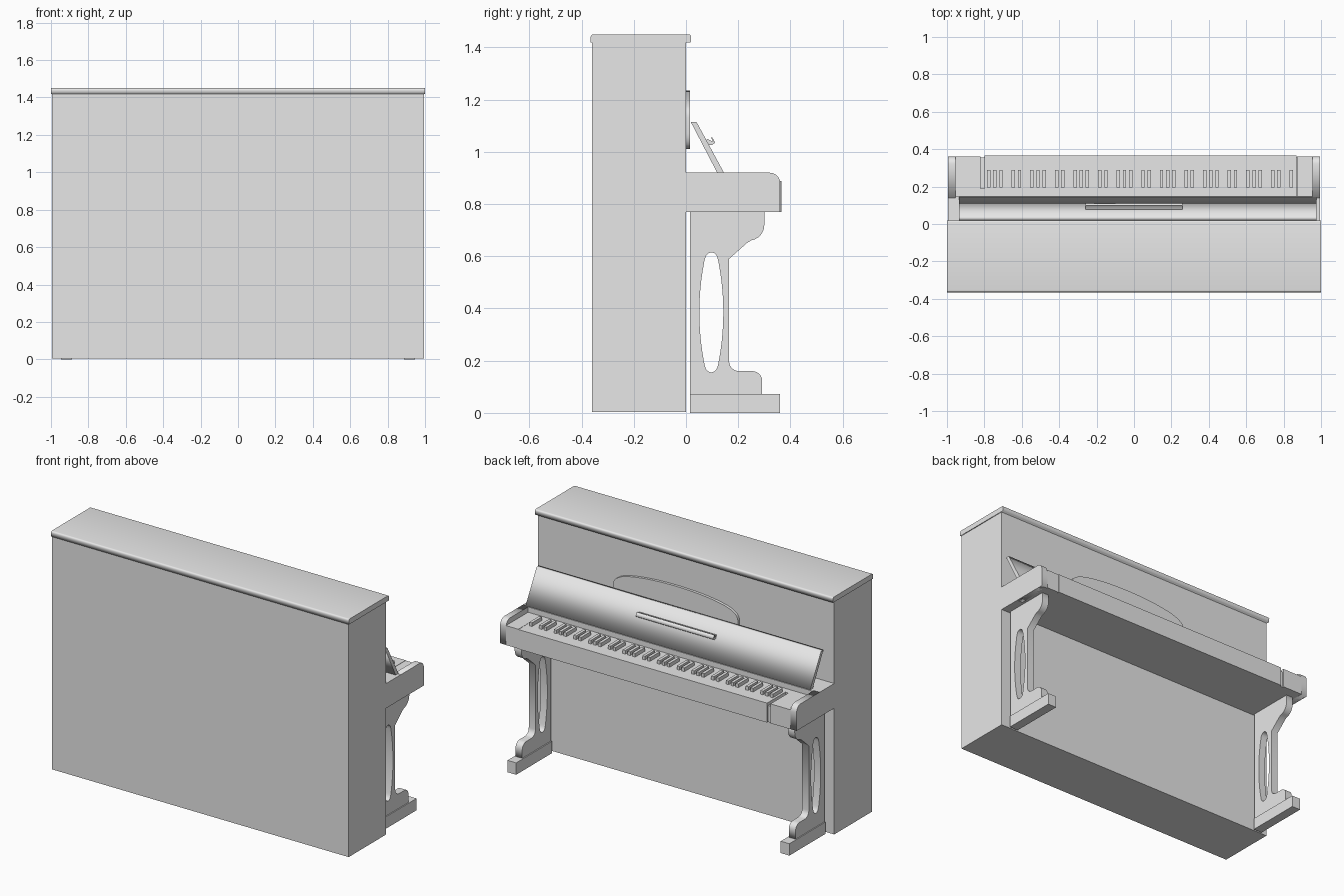
import bpy
import bmesh
import math
from mathutils import Matrix, Vector

cube = bpy.data.objects.get("Cube")
if cube:
    bpy.data.objects.remove(cube, do_unlink=True)

grey = bpy.data.materials.new("plain grey")
grey.use_nodes = True
grey.diffuse_color = (0.8, 0.8, 0.8, 1)
grey.node_tree.nodes["Principled BSDF"].inputs["Base Color"].default_value = (0.8, 0.8, 0.8, 1)


def add_object(name, mesh):
    obj = bpy.data.objects.new(name, mesh)
    bpy.context.scene.collection.objects.link(obj)
    mesh.materials.clear()
    mesh.materials.append(grey)
    return obj


def boxes(name, spans):
    """One object made of boxes, each given as (x range, y range, z range)."""
    bm = bmesh.new()
    for span in spans:
        centre = Vector([(a + b) / 2 for a, b in span])
        size = [b - a for a, b in span]
        bmesh.ops.create_cube(bm, matrix=Matrix.LocRotScale(centre, None, size))
    mesh = bpy.data.meshes.new(name)
    bm.to_mesh(mesh)
    bm.free()
    return add_object(name, mesh)


def extrude(name, loops, lo, hi, axis="X"):
    """Fill closed loops (inner loops are holes) and extrude them along x or y."""
    curve = bpy.data.curves.new(name + "_outline", "CURVE")
    curve.dimensions = "2D"
    curve.fill_mode = "BOTH"
    curve.extrude = (hi - lo) / 2
    for loop in loops:
        spline = curve.splines.new("POLY")
        spline.points.add(len(loop) - 1)
        for point, (u, v) in zip(spline.points, loop):
            point.co = (u, v, 0, 1)
        spline.use_cyclic_u = True
    helper = bpy.data.objects.new(name + "_helper", curve)
    bpy.context.scene.collection.objects.link(helper)
    graph = bpy.context.evaluated_depsgraph_get()
    mesh = bpy.data.meshes.new_from_object(helper.evaluated_get(graph))
    bpy.data.objects.remove(helper, do_unlink=True)
    turn = Matrix.Rotation(math.pi / 2, 4, "X")
    mid = (lo + hi) / 2
    if axis == "X":
        turn = Matrix.Translation((mid, 0, 0)) @ Matrix.Rotation(math.pi / 2, 4, "Z") @ turn
    else:
        turn = Matrix.Translation((0, mid, 0)) @ turn
    mesh.transform(turn)
    bm = bmesh.new()
    bm.from_mesh(mesh)
    bmesh.ops.remove_doubles(bm, verts=bm.verts, dist=0.0001)
    bmesh.ops.recalc_face_normals(bm, faces=bm.faces)
    bm.to_mesh(mesh)
    bm.free()
    mesh.name = name
    return add_object(name, mesh)


def arc(cu, cv, ru, rv, start, end, steps=6):
    angles = [math.radians(start + (end - start) * i / steps) for i in range(steps + 1)]
    return [(cu + ru * math.cos(a), cv + rv * math.sin(a)) for a in angles]


# Case and its overhanging lid with rounded edges
W = 0.995
boxes("case", [((-W, W), (-0.36, 0), (0.004, 1.42))])
lid_profile = ([(-0.365, 1.418), (0.018, 1.418)]
               + arc(0.01, 1.44, 0.01, 0.01, 0, 90, 4)
               + arc(-0.355, 1.44, 0.01, 0.01, 90, 180, 4))
extrude("lid", [lid_profile], -1, 1)

# Key bed, the ledge behind it and the rounded cheeks
boxes("key_bed", [((-W, W), (0, 0.355), (0.77, 0.87))])
boxes("back_ledge", [((-W, W), (0, 0.15), (0.87, 0.92))])
cheek = [(0.14, 0.77), (0.361, 0.77)] + arc(0.321, 0.88, 0.04, 0.04, 0, 90) + [(0.14, 0.92)]
for side, sign in (("left", 1), ("right", -1)):
    ends = sorted((sign * 0.955, sign * W))
    extrude(side + "_cheek", [cheek], *ends)

# Key blocks, white key slab and black keys, bass at +x
boxes("key_blocks", [((-0.955, -0.82), (0.15, 0.362), (0.77, 0.888)),
                     ((0.872, 0.955), (0.15, 0.362), (0.77, 0.888)),
                     ((-0.82, -0.8), (0.15, 0.19), (0.77, 0.888))])
boxes("white_keys", [((-0.8, 0.87), (0.15, 0.365), (0.77, 0.888))])
black = []
for i in range(50):
    if i % 7 not in (1, 4):          # no black key after B and E
        x = 0.84 - i * 0.033
        black.append(((x - 0.009, x + 0.009), (0.195, 0.29), (0.885, 0.91)))
boxes("black_keys", black)

# Sloping fall board with its music ledge
extrude("fall_board", [[(0.122, 0.915), (0.148, 0.915), (0.04, 1.115), (0.018, 1.115)]],
        -0.935, 0.975)
ledge = [(0.075, 1.03), (0.098, 1.025), (0.112, 1.035), (0.1, 1.056), (0.096, 1.054),
         (0.104, 1.038), (0.08, 1.05)]
extrude("music_ledge", [ledge], -0.26, 0.26)

# Shallow arched panel above the fall board
arched = ([(-0.31, 1.01), (0.43, 1.01)] + arc(0.43, 1.07, 0.05, 0.06, -60, 0, 4)
          + arc(0.44, 1.13, 0.04, 0.05, 0, 60, 5)
          + arc(0.06, 1.165, 0.4, 0.07, 20, 160, 20)
          + arc(-0.32, 1.13, 0.04, 0.05, 120, 180, 5)
          + arc(-0.31, 1.07, 0.05, 0.06, 180, 240, 4))
extrude("arched_panel", [arched], -0.005, 0.016, "Y")

# Legs: scrolled outline with a long oval opening, on a plain foot
outline = ([(0.015, 0.07), (0.292, 0.07)] + arc(0.254, 0.122, 0.038, 0.038, 0, 90)
           + arc(0.203, 0.198, 0.038, 0.038, 270, 180)
           + [(0.165, 0.59), (0.235, 0.652)]
           + arc(0.24, 0.72, 0.06, 0.06, -80, 0) + [(0.3, 0.77), (0.015, 0.77)])
centre_y, centre_z = 0.097, 0.385


def bulge(sign):
    """One long side of the opening, bowed outward."""
    return [(centre_y + sign * (0.027 + 0.019 * (1 - (i / 5) ** 2)),
             centre_z + sign * i / 5 * 0.195) for i in range(-5, 6)]


opening = (bulge(1) + arc(centre_y, 0.585, 0.025, 0.03, 10, 170)
           + bulge(-1) + arc(centre_y, 0.185, 0.025, 0.03, 190, 350))
for side, sign in (("left", 1), ("right", -1)):
    extrude(side + "_leg", [outline, opening], *sorted((sign * 0.895, sign * 0.94)))
    boxes(side + "_foot", [(sorted((sign * 0.888, sign * 0.946)), (0.015, 0.36), (0, 0.072))])
